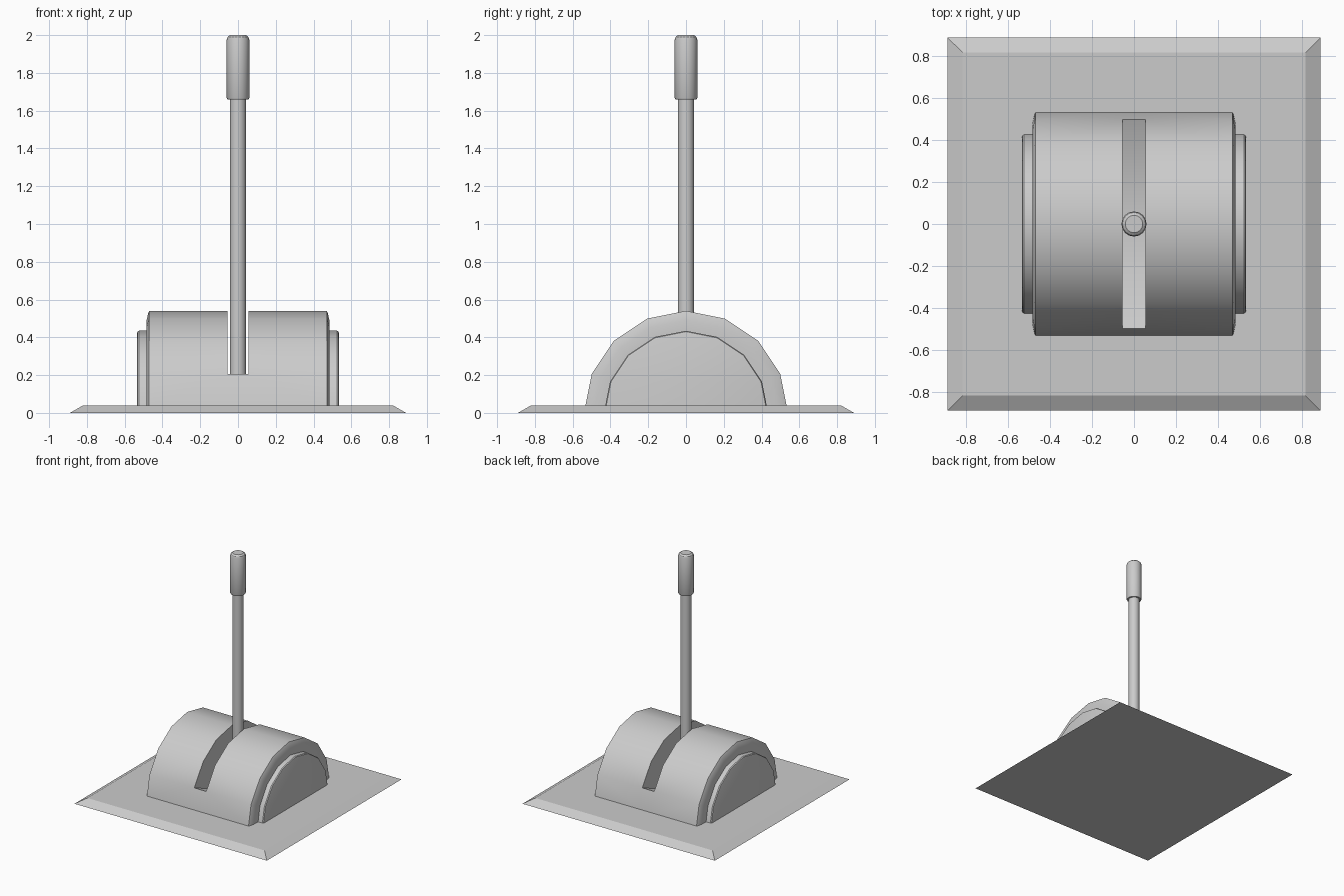
import bpy, bmesh
from math import sin, cos, pi

if "Cube" in bpy.data.objects:
    bpy.data.objects.remove(bpy.data.objects["Cube"])

BASE_Z = 0.04


def finish(name, bm, smooth=True):
    bmesh.ops.remove_doubles(bm, verts=bm.verts, dist=1e-5)
    bmesh.ops.recalc_face_normals(bm, faces=bm.faces)
    me = bpy.data.meshes.new(name)
    bm.to_mesh(me)
    bm.free()
    ob = bpy.data.objects.new(name, me)
    bpy.context.collection.objects.link(ob)
    if smooth:
        bpy.ops.object.select_all(action='DESELECT')
        bpy.context.view_layer.objects.active = ob
        ob.select_set(True)
        bpy.ops.object.shade_smooth_by_angle(angle=pi / 6)
    return ob


def arc(r):
    """Half of a 16-sided circle in y-z, cut off at the plate's top."""
    pts = [(r * cos(i * pi / 8), r * sin(i * pi / 8)) for i in range(9)]
    pts[0] = (r - BASE_Z * 0.199, BASE_Z)
    pts[-1] = (-pts[0][0], BASE_Z)
    return pts


def lathe(name, profile, sides):
    """Solid of revolution about z from (radius, z) pairs."""
    bm = bmesh.new()
    rings = [[bm.verts.new((r * cos(2 * pi * i / sides), r * sin(2 * pi * i / sides), z))
              for i in range(sides)] for r, z in profile]
    for a, b in zip(rings, rings[1:]):
        for i in range(sides):
            j = (i + 1) % sides
            bm.faces.new((a[i], a[j], b[j], b[i]))
    bm.faces.new(rings[0][::-1])
    bm.faces.new(rings[-1])
    return finish(name, bm)


# Base plate with sloped edges
bm = bmesh.new()
bmesh.ops.create_cube(bm, size=2)
for v in bm.verts:
    s = 0.82 if v.co.z > 0 else 0.89
    v.co = (v.co.x * s, v.co.y * s, BASE_Z if v.co.z > 0 else 0)
finish("base_plate", bm, smooth=False)

# Slotted half-drum housing with stepped end caps
SLOT, R = 0.055, 0.54
stations = [(SLOT, R), (0.47, R), (0.475, 0.53), (0.484, 0.49), (0.485, 0.435),
            (0.525, 0.435), (0.532, 0.43), (0.535, 0.42)]
rim = arc(R)
floor = [(-0.25, 0.103), (0.25, 0.103)]
bm = bmesh.new()
for side in (-1, 1):
    rings = [[bm.verts.new((side * x, y, z)) for y, z in arc(r)] for x, r in stations]
    for a, b in zip(rings, rings[1:]):
        for i in range(8):
            bm.faces.new((a[i], a[i + 1], b[i + 1], b[i]))
    bm.faces.new(rings[-1])
    # slot wall
    bm.faces.new([bm.verts.new((side * SLOT, y, z)) for y, z in rim[1:8] + floor])
# slot front and back lips, sloped ends and floor
strip = [rim[8], rim[7]] + floor + [rim[1], rim[0]]
for (y0, z0), (y1, z1) in zip(strip, strip[1:]):
    bm.faces.new([bm.verts.new(c) for c in
                  ((-SLOT, y0, z0), (SLOT, y0, z0), (SLOT, y1, z1), (-SLOT, y1, z1))])
finish("drum_housing", bm)

# Lever rod and hand grip
lathe("lever_rod", [(0.043, 0.10), (0.043, 1.67)], 16)
lathe("lever_grip", [(0.056, 1.66), (0.06, 1.668), (0.06, 1.975), (0.055, 1.99), (0.042, 2.0)], 16)
